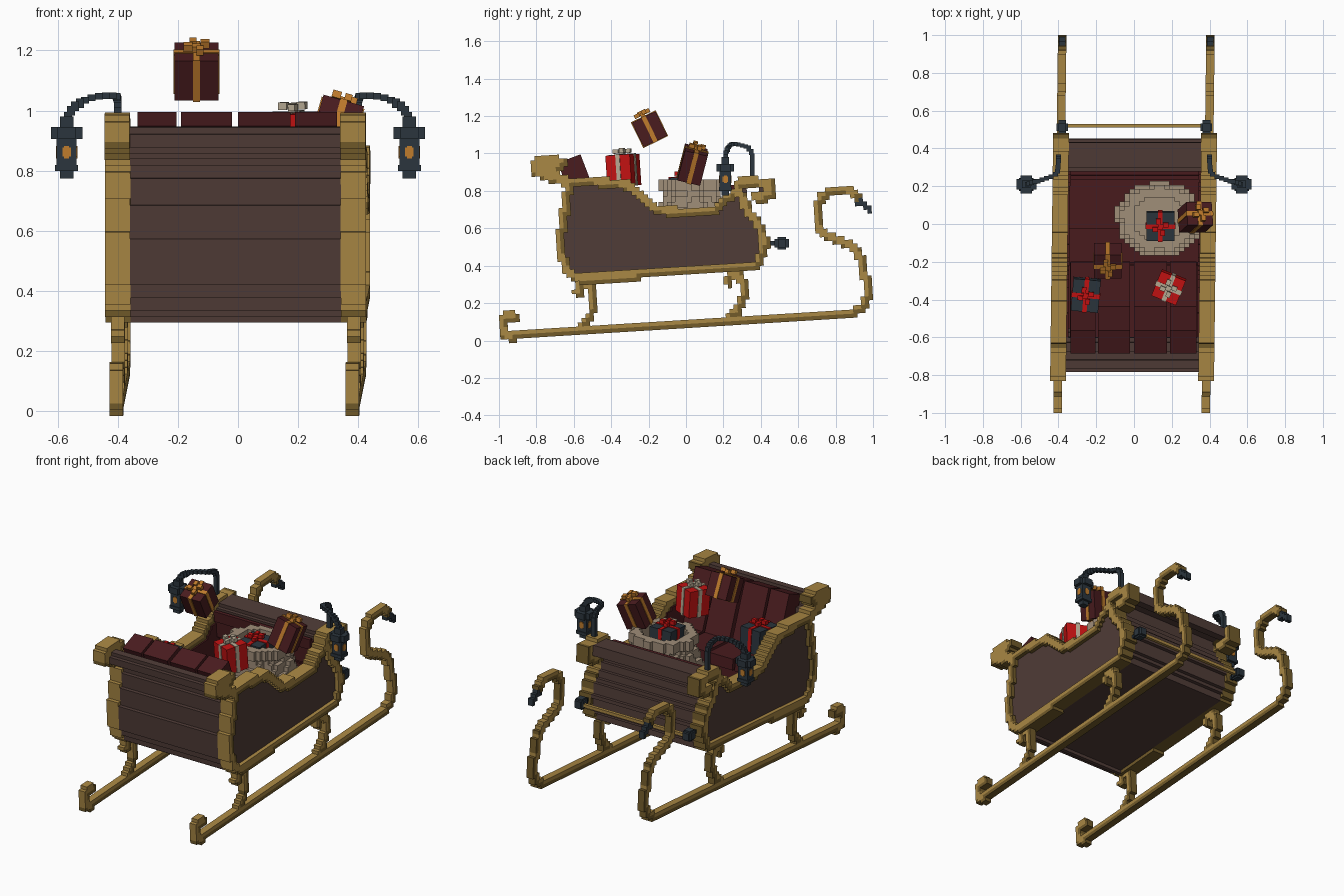
import bpy, bmesh, math, random
from mathutils import Matrix, Vector, Euler
from mathutils.geometry import intersect_point_line

cube = bpy.data.objects.get("Cube")
if cube:
    bpy.data.objects.remove(cube, do_unlink=True)

random.seed(4)
CELL, TILT, YAW = 0.022, 0.062, 0.0125
COLOURS = {"brown_wood": "503C37", "maroon": "4A1C1F", "gold": "AA8844", "dark_gold": "725B2A",
           "slate": "2B353D", "orange": "C07C2C", "red": "C41212", "sackcloth": "A08E79",
           "pale_ribbon": "B8AB94"}
NAMES = list(COLOURS)


def linear(h):
    v = int(h, 16) / 255
    return v / 12.92 if v <= 0.04045 else ((v + 0.055) / 1.055) ** 2.4


MATS = []
for name, code in COLOURS.items():
    m = bpy.data.materials.new(name)
    m.use_nodes = True
    col = [linear(code[i:i + 2]) for i in (0, 2, 4)] + [1]
    m.diffuse_color = col
    m.node_tree.nodes["Principled BSDF"].inputs["Base Color"].default_value = col
    MATS.append(m)


def finish(name, bm):
    """Turn a bmesh into an object that keeps only the materials it uses."""
    used = sorted({f.material_index for f in bm.faces})
    for f in bm.faces:
        f.material_index = used.index(f.material_index)
    bmesh.ops.recalc_face_normals(bm, faces=bm.faces)
    me = bpy.data.meshes.new(name)
    bm.to_mesh(me)
    bm.free()
    for i in used:
        me.materials.append(MATS[i])
    ob = bpy.data.objects.new(name, me)
    bpy.context.collection.objects.link(ob)


def box(bm, loc, size, mat, rot=(0, 0, 0), base=Matrix()):
    mtx = base @ Matrix.LocRotScale(Vector(loc), Euler(rot), Vector(size))
    for v in bmesh.ops.create_cube(bm, size=1, matrix=mtx)["verts"]:
        for f in v.link_faces:
            f.material_index = NAMES.index(mat)


def to_local(p):
    c, s = math.cos(TILT), math.sin(TILT)
    return Vector((p[0] * c + p[1] * s, p[1] * c - p[0] * s))


def side_to_world(u, v, w):
    c, s = math.cos(TILT), math.sin(TILT)
    y = u * c - v * s
    return (w + YAW * y, y, u * s + v * c)


def cells(test, reach=1.2):
    n = int(reach / CELL)
    r = range(-n, n + 1)
    return {(i, j) for i in r for j in r if test(Vector(((i + .5) * CELL, (j + .5) * CELL)))}


def near_path(pts, radius, closed=False):
    pts = [to_local(p) for p in pts]
    segs = list(zip(pts, pts[1:] + pts[:1])) if closed else list(zip(pts, pts[1:]))

    def test(p):
        for a, b in segs:
            t = max(0, min(1, intersect_point_line(p, a, b)[1]))
            if (a.lerp(b, t) - p).length < radius:
                return True
        return False
    return cells(test)


def inside(pts):
    pts = [to_local(p) for p in pts]

    def test(p):
        hit = False
        for a, b in zip(pts, pts[1:] + pts[:1]):
            if (a.y > p.y) != (b.y > p.y) and p.x < a.x + (p.y - a.y) * (b.x - a.x) / (b.y - a.y):
                hit = not hit
        return hit
    return cells(test)


def prism(bm, mask, w0, w1, mat, place=side_to_world, under=None):
    """Extrude a set of grid cells, with another colour along its lower edge."""
    cache = {}

    def vert(i, j, w):
        if (i, j, w) not in cache:
            cache[i, j, w] = bm.verts.new(place(i * CELL, j * CELL, w))
        return cache[i, j, w]

    for i, j in mask:
        index = NAMES.index(under if under and (i + 1, j - 1) not in mask else mat)
        ring = [(i, j), (i + 1, j), (i + 1, j + 1), (i, j + 1)]
        quads = [[vert(*p, w) for p in ring] for w in (w0, w1)]
        steps = [(0, -1), (1, 0), (0, 1), (-1, 0)]
        for k, (di, dj) in enumerate(steps):
            if (i + di, j + dj) not in mask:
                a, b = ring[k], ring[(k + 1) % 4]
                quads.append([vert(*a, w0), vert(*b, w0), vert(*b, w1), vert(*a, w1)])
        for q in quads:
            bm.faces.new(q).material_index = index


def side_part(name, mask, w0, w1, mat, under=None):
    """Make the same part on both sides."""
    for side, s in (("left", 1), ("right", -1)):
        bm = bmesh.new()
        prism(bm, mask, s * w0, s * w1, mat, under=under)
        finish(f"{side}_{name}", bm)


# Body outline and scrolls as (y, z) paths
rim = [(-.64, .85), (-.33, .84), (-.14, .69), (.14, .69), (.27, .80)]
front_edge = [(.31, .76), (.33, .68), (.39, .62), (.42, .54), (.42, .48), (.37, .395)]
back_edge = [(-.57, .327), (-.63, .375), (-.67, .46), (-.67, .55), (-.65, .68), (-.63, .80)]
outline = rim + front_edge + back_edge
back_scroll = [(-.64, .85), (-.72, .875), (-.80, .905), (-.80, .95), (-.75, .965), (-.67, .95), (-.70, .92)]
front_scroll = [(.27, .80), (.30, .845), (.44, .845), (.455, .79), (.43, .765), (.38, .765)]

trim = near_path(outline, .024, True) | near_path(back_scroll, .030) | near_path(front_scroll, .028)
side_part("gold_trim", trim, .35, .434, "gold", "dark_gold")
panel = inside(outline) - trim
side_part("side_panel", panel, .35, .41, "brown_wood")
side_part("side_lining", panel, .34, .35, "maroon")

# Boards wrapping the back, floor and front, with rolled tops
back_roll = [back_edge[-1], (-.65, .86), (-.73, .89), (-.77, .91), (-.74, .925)]
front_roll = [front_edge[0], (.29, .81), (.32, .835), (.41, .84), (.42, .81)]
boards = near_path(front_edge + back_edge, .021) | near_path(back_roll, .022) | near_path(front_roll, .021)
bm = bmesh.new()
prism(bm, boards, -.35, .35, "brown_wood")
finish("body_boards", bm)

# Front and floor lining
bm = bmesh.new()
front_lining = [(y - .04, z) for y, z in [(.29, .82)] + front_edge[:-1]]
lining = near_path(front_lining + [(.33, .435), (-.53, .375)], .018) - boards
prism(bm, lining, -.34, .34, "maroon")
finish("inner_lining", bm)

# Seat with four cushion columns
bm = bmesh.new()
box(bm, (0, -.41, .5), (.68, .40, .22), "maroon", (TILT, 0, 0))
for x0, x1 in ((-.335, -.205), (-.19, -.02), (0, .175), (.19, .33)):
    x, w = (x0 + x1) / 2, x1 - x0
    box(bm, (x, -.33, .635), (w, .26, .07), "maroon", (TILT, 0, 0))
    box(bm, (x, -.557, .795), (w, .13, .38), "maroon", (math.radians(21), 0, 0))
finish("seat", bm)

# Runners with curled ends
runner = [(-.915, .11), (-.92, .13), (-.96, .13), (-.977, .105), (-.977, .03), (-.95, .02),
          (.88, .142), (.94, .17), (.977, .25), (.96, .34), (.93, .44), (.89, .51), (.80, .54),
          (.73, .58), (.705, .63), (.705, .73), (.73, .775), (.80, .80), (.88, .80), (.91, .77)]
side_part("runner", near_path(runner, .024), .37, .415, "gold", "dark_gold")
side_part("runner_tip", near_path([(.90, .775), (.93, .74), (.98, .70)], .02), .375, .41, "slate")

# Curved legs
leg = [(-.58, .06), (-.52, .11), (-.49, .18), (-.495, .25), (-.52, .31)]
leg_curl = [(-.50, .28), (-.57, .295), (-.585, .265), (-.565, .25)]
for end, dy, dz in (("rear", 0, 0), ("fore", .80, .05)):
    a, b = ([(y + dy, z + dz) for y, z in p] for p in (leg, leg_curl))
    side_part(end + "_leg", near_path(a, .024) | near_path(b, .018), .37, .415, "gold", "dark_gold")

# Tow bar with end blocks
bm = bmesh.new()
box(bm, (.006, .52, .515), (.76, .02, .02), "gold")
for x in (-.38, .383):
    for size in ((.06, .04, .045), (.042, .075, .045), (.042, .045, .065)):
        box(bm, (x, .512, .52), size, "slate")
    box(bm, (x, .45, .52), (.022, .08, .022), "slate")
finish("tow_bar", bm)

# Hanging lanterns on hooked arms
arm = [(.40, .355, .85), (.40, .355, 1.0), (.40, .33, 1.035), (.405, .27, 1.05), (.45, .245, 1.05),
       (.50, .23, 1.04), (.55, .215, 1.01), (.57, .21, .97)]
for side, s in (("left", 1), ("right", -1)):
    bm = bmesh.new()
    for a, b in zip(arm, arm[1:]):
        a, b = Vector(a), Vector(b)
        n = math.ceil((b - a).length / .03)
        for k in range(n):
            p = a.lerp(b, (k + .5) / n)
            box(bm, (s * p.x, p.y, p.z), (.026, .024, .022 if p.z > 1.03 else .032), "slate")
    for z, w, h in ((.96, .045, .04), (.855, .066, .11), (.81, .076, .02), (.79, .045, .03)):
        box(bm, (s * .57, .21, z), (w, w * .9, h), "slate")
    for wx, wy in ((.105, .055), (.06, .095)):
        box(bm, (s * .57, .21, .925), (wx, wy, .04), "slate")
    for size in ((.028, .066, .03), (.016, .066, .042), (.072, .028, .03), (.072, .016, .042)):
        box(bm, (s * .57, .21, .862), size, "orange")
    finish(side + "_lantern", bm)


# Open sack with a folded mouth
def sack_place(u, v, w):
    return (.135 + u * 1.2, .03 + v, w)


bm = bmesh.new()
for k in range(15):
    z = .41 + .03 * k
    r = .168 if k > 12 else .145 + .045 * math.sin(math.pi * k / 13) + random.uniform(-.008, .008)
    hole = .12 if k > 7 else 0
    prism(bm, cells(lambda p: hole <= p.length < r + .008 * math.sin(9 * math.atan2(p.y, p.x)), .25),
          z, z + .03, "sackcloth", sack_place)
finish("sack", bm)


# Wrapped gifts with crossed ribbons and bows
def gift(name, loc, size, rot, paper, ribbon):
    bm = bmesh.new()
    base = Matrix.LocRotScale(Vector(loc), Euler([math.radians(a) for a in rot]), None)
    x, y, z = size
    box(bm, (0, 0, 0), size, paper, base=base)
    box(bm, (0, 0, 0), (.024, y + .008, z + .008), ribbon, base=base)
    box(bm, (0, 0, 0), (x + .008, .024, z + .008), ribbon, base=base)
    box(bm, (0, 0, z / 2 + .012), (.026, .026, .024), ribbon, base=base)
    for s in (1, -1):
        box(bm, (s * .028, s * .012, z / 2 + .024), (.03, .024, .024), ribbon, base=base)
        box(bm, (-s * .012, s * .03, z / 2 + .02), (.024, .03, .022), ribbon, base=base)
    finish(name, bm)


gift("floating_gift", (-.138, -.195, 1.13), (.145, .14, .145), (26, 0, 0), "maroon", "orange")
gift("red_gift", (.185, -.335, .91), (.14, .14, .165), (4, 0, -22), "red", "pale_ribbon")
gift("seat_gift", (-.255, -.375, .77), (.145, .17, .15), (4, 0, -5), "slate", "red")
gift("sack_gift", (.14, -.01, .80), (.15, .15, .15), (4, 0, 0), "slate", "red")
gift("leaning_gift", (.325, .035, .94), (.14, .125, .17), (-14, 16, 0), "maroon", "orange")
